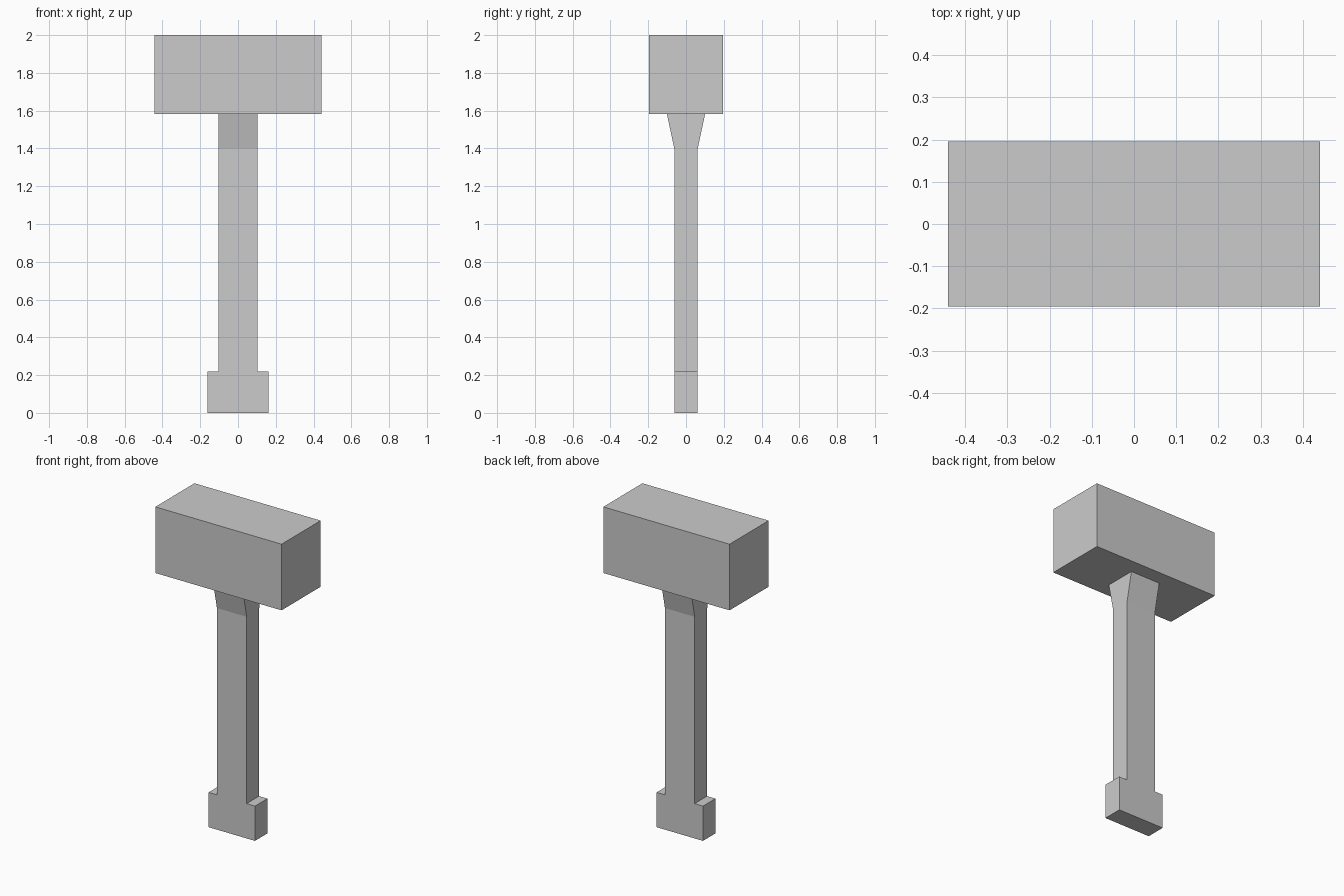
import bpy, bmesh
from mathutils import Vector

if "Cube" in bpy.data.objects:
    bpy.data.objects.remove(bpy.data.objects["Cube"])

HANDLE_HALF_DEPTH = 0.062
FLARE_HALF_DEPTH = 0.101
HEAD_BOTTOM = 1.582


def make_object(name, bm):
    bmesh.ops.recalc_face_normals(bm, faces=bm.faces)
    mesh = bpy.data.meshes.new(name)
    bm.to_mesh(mesh)
    bm.free()
    obj = bpy.data.objects.new(name, mesh)
    bpy.context.collection.objects.link(obj)
    return obj


# Hammer head: a plain block
bm = bmesh.new()
bmesh.ops.create_cube(bm, size=1)
bmesh.ops.scale(bm, vec=(0.882, 0.39, 2 - HEAD_BOTTOM), verts=bm.verts)
bmesh.ops.translate(bm, vec=(0, 0, (2 + HEAD_BOTTOM) / 2), verts=bm.verts)
make_object("hammer_head", bm)

# Handle with wider pommel: mirrored half profile, extruded in depth
half = [(0.162, 0), (0.162, 0.22), (0.104, 0.22), (0.104, 1.40)]
profile = half + [(-x, z) for x, z in reversed(half)]
bm = bmesh.new()
front = bm.faces.new([bm.verts.new((x, -HANDLE_HALF_DEPTH, z)) for x, z in profile])
side = bmesh.ops.extrude_face_region(bm, geom=[front], use_keep_orig=True)
bmesh.ops.translate(bm, vec=(0, 2 * HANDLE_HALF_DEPTH, 0),
                    verts=[v for v in side["geom"] if isinstance(v, bmesh.types.BMVert)])

# Flared neck: raise the handle's top face and widen it front to back
bm.normal_update()
top = max(bm.faces, key=lambda f: f.calc_center_median().z)
neck = bmesh.ops.extrude_face_region(bm, geom=[top])
for v in (g for g in neck["geom"] if isinstance(g, bmesh.types.BMVert)):
    v.co = Vector((v.co.x, FLARE_HALF_DEPTH if v.co.y > 0 else -FLARE_HALF_DEPTH, HEAD_BOTTOM))
if top.is_valid:
    bm.faces.remove(top)
make_object("handle", bm)
